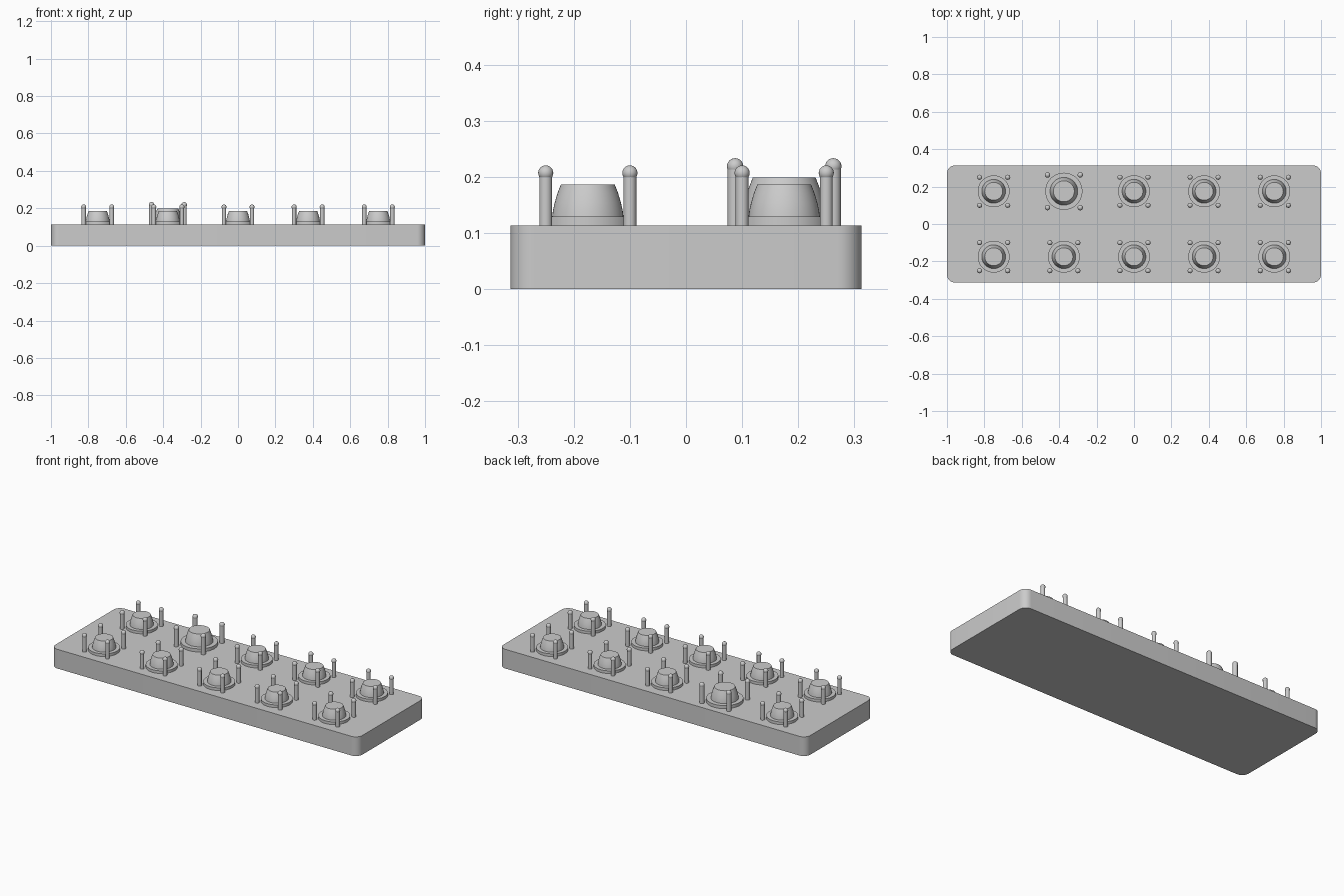
import bpy
import bmesh
from math import cos, sin, pi, radians

cube = bpy.data.objects.get("Cube")
if cube:
    bpy.data.objects.remove(cube, do_unlink=True)

TOP = 0.113
grey = bpy.data.materials.new("plain grey")
grey.use_nodes = True
COLOUR = (0.6, 0.6, 0.6, 1)
grey.diffuse_color = COLOUR
grey.node_tree.nodes["Principled BSDF"].inputs["Base Color"].default_value = COLOUR


def finish(bm, name, smooth=True):
    bmesh.ops.recalc_face_normals(bm, faces=bm.faces)
    mesh = bpy.data.meshes.new(name)
    bm.to_mesh(mesh)
    bm.free()
    obj = bpy.data.objects.new(name, mesh)
    bpy.context.collection.objects.link(obj)
    mesh.materials.append(grey)
    bpy.ops.object.select_all(action="DESELECT")
    obj.select_set(True)
    bpy.context.view_layer.objects.active = obj
    if smooth:
        bpy.ops.object.shade_smooth_by_angle(angle=radians(30))
    return obj


def lathe(name, profile, location, sides):
    """Closed solid turned about z from (radius, height) points."""
    bm = bmesh.new()
    rings = [[bm.verts.new((r * cos(2 * pi * i / sides), r * sin(2 * pi * i / sides), z))
              for i in range(sides)] for r, z in profile]
    for low, high in zip(rings, rings[1:]):
        for i in range(sides):
            j = (i + 1) % sides
            bm.faces.new((low[i], low[j], high[j], high[i]))
    bm.faces.new(rings[0][::-1])
    bm.faces.new(rings[-1])
    obj = finish(bm, name)
    obj.location = location
    return obj


def make_base():
    """Flat slab with rounded upright corners."""
    bm = bmesh.new()
    bmesh.ops.create_cube(bm, size=1)
    for v in bm.verts:
        v.co.x *= 2
        v.co.y *= 0.626
        v.co.z = (v.co.z + 0.5) * TOP
    upright = [e for e in bm.edges if abs(e.verts[0].co.z - e.verts[1].co.z) > 0.01]
    bmesh.ops.bevel(bm, geom=upright, offset=0.043, segments=8, profile=0.5, affect="EDGES")
    finish(bm, "base_slab")


# Turned shapes, heights measured from the slab top
FLANGE = [(0.085, 0), (0.085, 0.016)]
DOME = [(0.0635, 0.016), (0.062, 0.028), (0.059, 0.041), (0.054, 0.058), (0.048, 0.0735)]
PIN = [(0.0115, 0), (0.0115, 0.094)]
BALL_RADIUS = 0.0135


def make_station(x, y, size, label):
    """Flanged dome with four ball-tipped pins around it."""
    def scaled(profile):
        return [(r * size, z * size) for r, z in profile]

    lathe("flange_" + label, scaled(FLANGE), (x, y, TOP), 48)
    lathe("dome_" + label, scaled(DOME), (x, y, TOP), 48)
    tall = 0.094 * (1 + (size - 1) * 0.75)
    for sx in (-1, 1):
        for sy in (-1, 1):
            px, py = x + sx * 0.075 * size, y + sy * 0.075 * size
            radius = PIN[0][0] * size
            lathe("pin_" + label, [(radius, 0), (radius, tall)], (px, py, TOP), 20)
            bm = bmesh.new()
            bmesh.ops.create_uvsphere(bm, u_segments=20, v_segments=12,
                                      radius=BALL_RADIUS * size ** 0.5)
            finish(bm, "pin_ball_" + label).location = (px, py, TOP + tall)


make_base()
for row, y in (("front", -0.175), ("back", 0.175)):
    for column in range(5):
        larger = row == "back" and column == 1
        make_station((column - 2) * 0.375, y, 1.167 if larger else 1,
                     f"{row}_{column + 1}")
